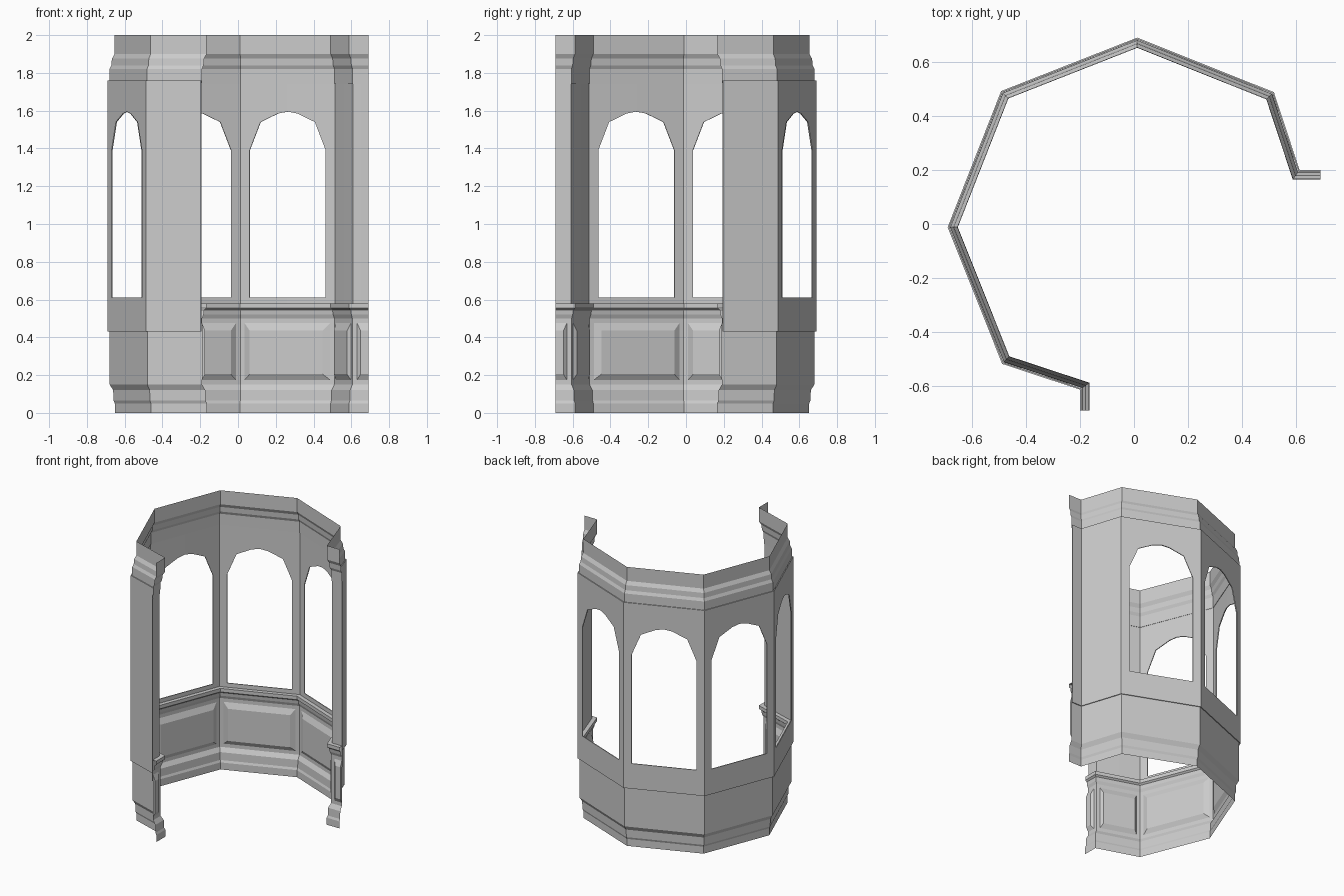
import bpy, bmesh
from mathutils import Vector

cube = bpy.data.objects.get("Cube")
if cube:
    bpy.data.objects.remove(cube, do_unlink=True)

# One plain grey for the whole bay
grey = bpy.data.materials.new("plain_grey")
grey.use_nodes = True
GREY = (0.6, 0.6, 0.6, 1)
grey.diffuse_color = GREY
grey.node_tree.nodes["Principled BSDF"].inputs["Base Color"].default_value = GREY

# Outer plan of the bay: half of it, reflected across the diagonal
half = [(0.69, 0.2), (0.613, 0.2), (0.518, 0.488), (0.012, 0.69)]
corner = (-0.492, 0.492)
plan = [Vector(p) for p in half + [corner] + [(-y, -x) for x, y in reversed(half)]]


def inset_plan(d):
    """Plan polyline moved inward by d, with mitred corners."""
    dirs = [(b - a).normalized() for a, b in zip(plan, plan[1:])]
    normals = [Vector((-t.y, t.x)) for t in dirs]
    out = []
    for i, p in enumerate(plan):
        a = normals[max(i - 1, 0)]
        b = normals[min(i, len(normals) - 1)]
        out.append(p + (a + b) * d / (1 + a.dot(b)))
    return out


def finish(name, bm):
    bmesh.ops.remove_doubles(bm, verts=bm.verts, dist=0.0005)
    mesh = bpy.data.meshes.new(name)
    bm.to_mesh(mesh)
    bm.free()
    mesh.materials.append(grey)
    obj = bpy.data.objects.new(name, mesh)
    bpy.context.collection.objects.link(obj)
    return obj


def sweep(name, profile):
    """Carry a (depth, height) profile along the plan."""
    bm = bmesh.new()
    rows = [[bm.verts.new((p.x, p.y, z)) for p in inset_plan(d)] for d, z in profile]
    for low, high in zip(rows, rows[1:]):
        for i in range(len(plan) - 1):
            bm.faces.new((low[i + 1], low[i], high[i], high[i + 1]))
    return finish(name, bm)


# Skirting, dado and sill moulding
BOARD = 0.01
sweep("wainscot", [
    (0.035, 0), (0.035, 0.05), (0.029, 0.065), (0.027, 0.12), (BOARD, 0.15),
    (BOARD, 0.5), (0.018, 0.52), (0.022, 0.545), (0.034, 0.555),
    (0.034, 0.58), (0.003, 0.58)])

# Cornice
sweep("cornice", [
    (0.003, 1.74), (0.008, 1.74), (0.009, 1.82), (0.018, 1.84),
    (0.021, 1.875), (0.034, 1.9), (0.034, 2)])

# Window wall: long sides get an arched opening, short ones stay solid
LOW, HIGH, SILL = 0.43, 1.76, 0.61
arch = [(0.217, SILL), (0.217, 1.39), (0.155, 1.54), (0.055, 1.585), (0, 1.595)]
bm = bmesh.new()
for a, b in zip(plan, plan[1:]):
    mid, t, span = (a + b) / 2, (b - a).normalized(), (b - a).length / 2
    if span > 0.2:
        outline = [(span, HIGH), (span, LOW), (0, LOW), (0, SILL)] + arch + [(0, HIGH)]
    else:
        outline = [(span, HIGH), (span, LOW), (0, LOW), (0, HIGH)]
    for side in (1, -1):
        points = [mid + t * u * side for u, z in outline]
        verts = [bm.verts.new((p.x, p.y, z)) for p, (u, z) in zip(points, outline)]
        bm.faces.new(verts if side == 1 else verts[::-1])
bmesh.ops.remove_doubles(bm, verts=bm.verts, dist=0.0005)
bmesh.ops.recalc_face_normals(bm, faces=bm.faces)
# Face outward, so that the thickness goes inward
bm.faces.ensure_lookup_table()
if bm.faces[0].normal.y < 0:
    bmesh.ops.reverse_faces(bm, faces=bm.faces)
wall = finish("window_wall", bm)
solid = wall.modifiers.new("thickness", 'SOLIDIFY')
solid.thickness = 0.006
solid.offset = -1

# Raised panels with bevelled edges; the end ones are cut off by the opening
line = inset_plan(BOARD)
MARGIN, BEVEL, RISE = 0.025, 0.035, 0.016
last = len(line) - 2
for i, (a, b) in enumerate(zip(line, line[1:])):
    t, length = (b - a).normalized(), (b - a).length
    inward = Vector((-t.y, t.x))
    short = length < 0.4
    bevel = 0.018 if short else BEVEL
    start, end = (0 if i == 0 else MARGIN), length - (0 if i == last else MARGIN)
    top_start = start + (0 if i == 0 else bevel)
    top_end = end - (0 if i == last else bevel)
    bm = bmesh.new()
    rings = []
    for u0, u1, z0, z1, rise in ((start, end, 0.175, 0.475, 0),
                                 (top_start, top_end, 0.205, 0.435, RISE)):
        ring = []
        for u, z in ((u0, z0), (u1, z0), (u1, z1), (u0, z1)):
            p = a + t * u + inward * rise
            ring.append(bm.verts.new((p.x, p.y, z)))
        rings.append(ring)
    base, top = rings
    bm.faces.new(top)
    for k in range(4):
        n = (k + 1) % 4
        bm.faces.new((base[k], base[n], top[n], top[k]))
    bmesh.ops.recalc_face_normals(bm, faces=bm.faces)
    bm.faces.ensure_lookup_table()
    if bm.faces[0].normal.xy.dot(inward) < 0:
        bmesh.ops.reverse_faces(bm, faces=bm.faces)
    finish("raised_panel_%d" % (i + 1), bm)
